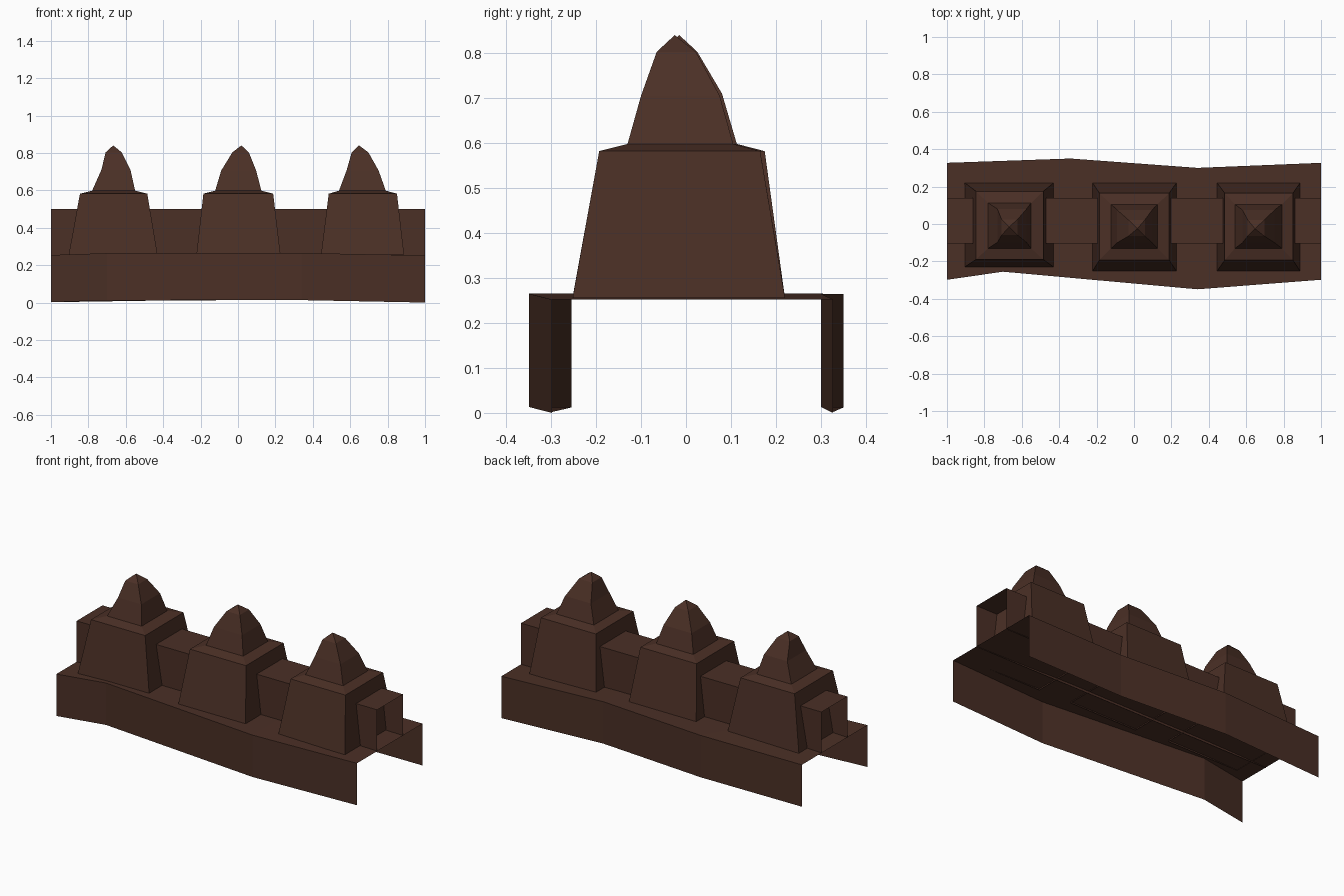
import bpy

mat = bpy.data.materials.new("dark brown")
mat.diffuse_color = (0.07, 0.029, 0.019, 1)


def make(name, verts, faces):
    me = bpy.data.meshes.new(name)
    me.from_pydata(verts, [], faces)
    me.materials.append(mat)
    me.update()
    ob = bpy.data.objects.new(name, me)
    bpy.context.collection.objects.link(ob)
    return ob


def sweep(name, rows):
    """Skin an open strip of equal-length profiles."""
    n = len(rows[0])
    verts = [v for r in rows for v in r]
    faces = [(i*n + j, i*n + j + 1, (i+1)*n + j + 1, (i+1)*n + j)
             for i in range(len(rows) - 1) for j in range(n - 1)]
    return make(name, verts, [f[::-1] for f in faces])


# Plinth: wavy open-bottomed, open-ended channel
# (front x, front y, back x, back y, z offset)
outline = [(-1, -0.298, -1, 0.327, 0.002), (-0.7, -0.255, -0.34, 0.35, 0.012),
           (0.34, -0.349, 0.34, 0.30, 0.013), (1, -0.298, 1, 0.327, 0.0)]
sweep("plinth", [[(fx, fy, z), (fx, fy, z + 0.252), (bx, by, z + 0.252), (bx, by, z)]
                 for fx, fy, bx, by, z in outline])

# Wall linking the towers: hollow, open at both ends
sweep("wall", [[(x, -0.105, 0.25), (x, -0.105, 0.5), (x, 0.14, 0.5), (x, 0.14, 0.25)]
               for x in (-1, 1)])


# Towers: tapered block, sloped shoulder and pointed four-sided roof
def tower(name, rings, apex):
    verts = []
    for x0, x1, y0, y1, z in rings:
        verts += [(x0, y0, z), (x1, y0, z), (x1, y1, z), (x0, y1, z)]
    faces = [(i*4 + j, i*4 + (j+1) % 4, i*4 + 4 + (j+1) % 4, i*4 + 4 + j)
             for i in range(len(rings) - 1) for j in range(4)]
    k = len(verts) - 4
    verts.append(apex)
    faces += [(k + j, k + (j+1) % 4, k + 4) for j in range(4)]
    make(name, verts, faces)


tower("left_tower", [(-0.905, -0.43, -0.23, 0.22, 0.256), (-0.845, -0.485, -0.19, 0.175, 0.582),
                     (-0.78, -0.55, -0.13, 0.113, 0.598), (-0.73, -0.575, -0.098, 0.08, 0.71),
                     (-0.708, -0.622, -0.06, 0.025, 0.803)], (-0.667, -0.015, 0.84))
tower("middle_tower", [(-0.222, 0.227, -0.252, 0.22, 0.258), (-0.185, 0.188, -0.193, 0.165, 0.582),
                       (-0.122, 0.125, -0.13, 0.105, 0.598), (-0.09, 0.097, -0.1, 0.075, 0.705),
                       (-0.03, 0.058, -0.065, 0.022, 0.803)], (0.018, -0.025, 0.84))
tower("right_tower", [(0.444, 0.888, -0.252, 0.22, 0.256), (0.485, 0.85, -0.193, 0.165, 0.582),
                      (0.54, 0.79, -0.13, 0.105, 0.598), (0.58, 0.752, -0.1, 0.075, 0.705),
                      (0.608, 0.697, -0.065, 0.022, 0.803)], (0.647, -0.025, 0.84))
